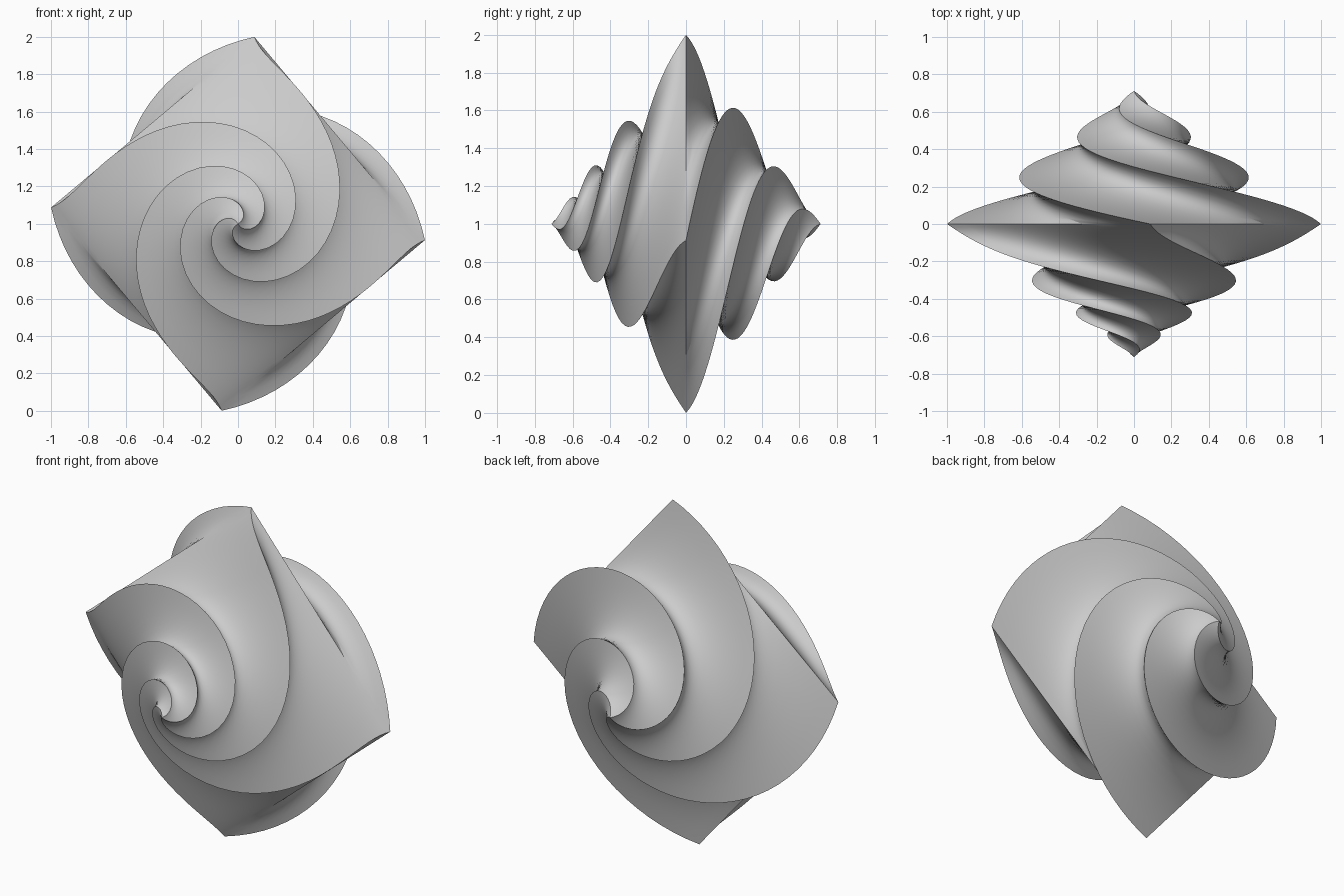
import bpy, bmesh
from math import radians, cos, sin

if "Cube" in bpy.data.objects:
    bpy.data.objects.remove(bpy.data.objects["Cube"])

HALF = 0.712      # tip distance along y
RADIUS = 1.003    # corner radius of the square at the middle
SEG = 12          # points per square side
RINGS = 44        # rings per half


def twist(y):
    # the front coils tightly towards its tip, the back turns more evenly
    if y < 0:
        return radians(85) - (0.6 * -y + 10.6 * y * y)
    return radians(85) + 4.6 * y + 2.7 * y * y


def square_ring(bm, y):
    # square section shrinking linearly to the tip, turned by the twist
    r, a0 = RADIUS * (1 - abs(y) / HALF), twist(y)
    ring = []
    for side in range(4):
        a, b = a0 + radians(90 * side), a0 + radians(90 * side + 90)
        for i in range(SEG):
            t = i / SEG
            x = r * (cos(a) * (1 - t) + cos(b) * t)
            z = r * (sin(a) * (1 - t) + sin(b) * t)
            ring.append(bm.verts.new((x, y, 1 + z)))
    return ring


bm = bmesh.new()
rings = [square_ring(bm, HALF * k / RINGS) for k in range(1 - RINGS, RINGS)]
n = 4 * SEG

# twisted skin between rings
for p, q in zip(rings, rings[1:]):
    for i in range(n):
        j = (i + 1) % n
        bm.faces.new((p[i], p[j], q[j], q[i]))

# pointed tips front and back
for ring, y in ((rings[0], -HALF), (rings[-1], HALF)):
    tip = bm.verts.new((0, y, 1))
    for i in range(n):
        bm.faces.new((ring[i], ring[(i + 1) % n], tip))

bmesh.ops.recalc_face_normals(bm, faces=bm.faces)
mesh = bpy.data.meshes.new("twisted_octahedron")
bm.to_mesh(mesh)
bm.free()
obj = bpy.data.objects.new("twisted_octahedron", mesh)
bpy.context.collection.objects.link(obj)
bpy.context.view_layer.objects.active = obj
obj.select_set(True)
bpy.ops.object.shade_smooth_by_angle(angle=radians(30))
